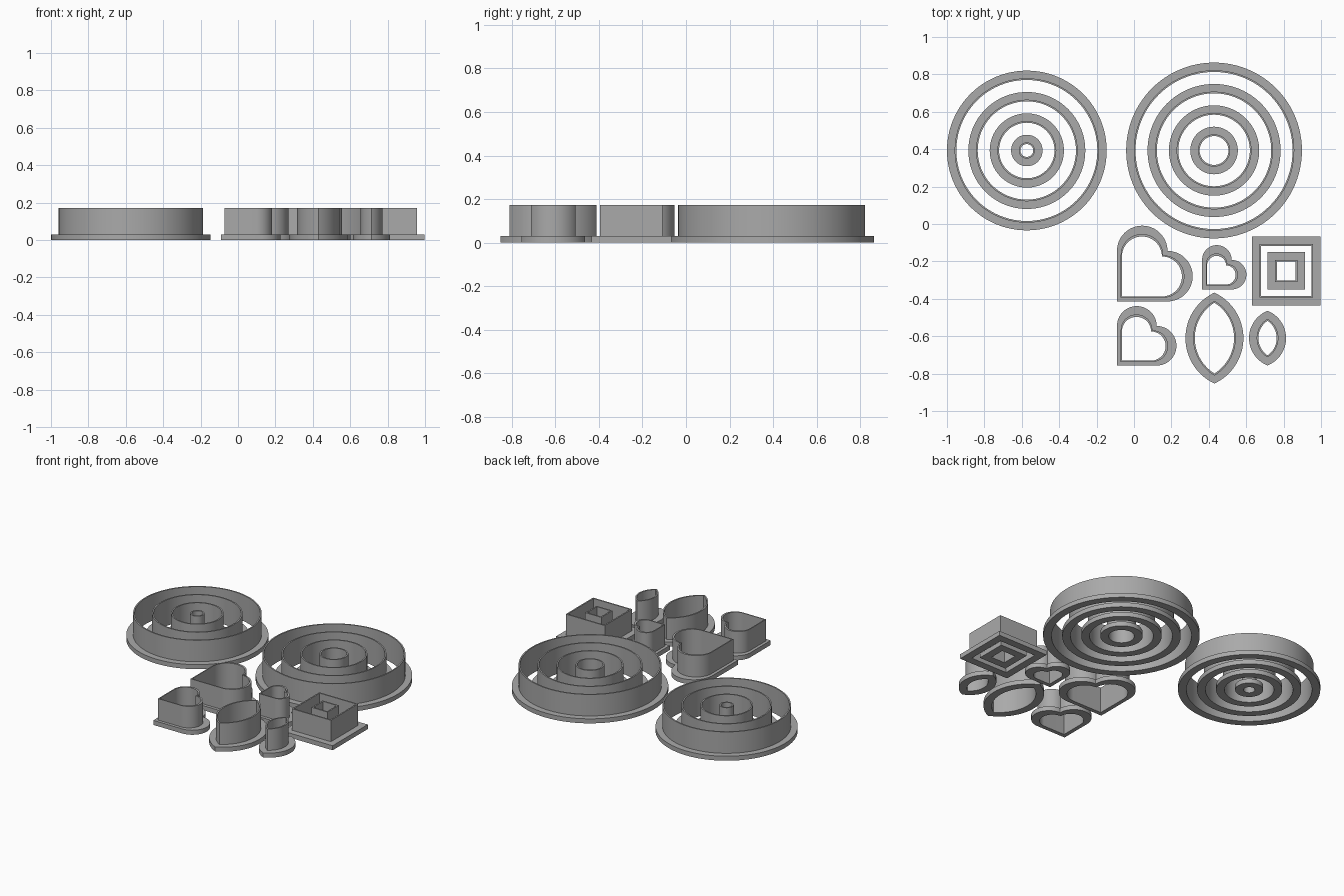
import bpy, bmesh, math

if "Cube" in bpy.data.objects:
    bpy.data.objects.remove(bpy.data.objects["Cube"])

FLANGE, TOP = 0.03, 0.172   # foot thickness, blade height
LIP, WALL = 0.041, 0.009    # foot width, blade thickness

grey = bpy.data.materials.new("plain_grey")
grey.use_nodes = True
colour = (0.4, 0.4, 0.4, 1)
grey.diffuse_color = colour
grey.node_tree.nodes["Principled BSDF"].inputs["Base Color"].default_value = colour


def arc(cx, cy, r, start, end, n):
    """Points along an arc, angles in degrees, both ends included."""
    angles = [math.radians(start + (end - start) * i / n) for i in range(n + 1)]
    return [(cx + r * math.cos(a), cy + r * math.sin(a)) for a in angles]


def circle(x, y, r):
    return arc(x, y, r, 0, 360, 96)[:-1]


def square(x, y, h):
    return [(x - h, y - h), (x + h, y - h), (x + h, y + h), (x - h, y + h)]


def heart(x, y, d):
    """Square corner at (x, y) with a half-round lobe on two sides."""
    right = arc(x + d, y + d / 2, d / 2, -90, 90, 32)
    upper = arc(x + d / 2, y + d, d / 2, 0, 180, 32)
    return [(x, y)] + right + upper[1:]


def leaf(x, y, w, h):
    """Two arcs meeting in points at top and bottom."""
    r = (w * w + h * h) / (2 * w)
    a = math.degrees(math.asin(h / r))
    right = arc(x + w - r, y, r, -a, a, 32)
    left = arc(x - w + r, y, r, 180 - a, 180 + a, 32)
    return right[:-1] + left[:-1]


def cutter(name, outer, blade, inner):
    """Sweep an L-shaped section (foot plus upright blade) around the outlines."""
    section = [(outer, 0), (outer, FLANGE), (blade, FLANGE),
               (blade, TOP), (inner, TOP), (inner, 0)]
    bm = bmesh.new()
    loops = [[bm.verts.new((x, y, z)) for x, y in pts] for pts, z in section]
    n = len(outer)
    for k, a in enumerate(loops):
        b = loops[(k + 1) % len(loops)]
        for i in range(n):
            j = (i + 1) % n
            bm.faces.new((a[i], a[j], b[j], b[i]))
    bmesh.ops.recalc_face_normals(bm, faces=bm.faces)
    mesh = bpy.data.meshes.new(name)
    bm.to_mesh(mesh)
    bm.free()
    mesh.materials.append(grey)
    obj = bpy.data.objects.new(name, mesh)
    bpy.context.collection.objects.link(obj)
    bpy.ops.object.select_all(action="DESELECT")
    obj.select_set(True)
    bpy.context.view_layer.objects.active = obj
    bpy.ops.object.shade_smooth_by_angle(angle=math.radians(30))


# Nested round cutters
for label, x, y, radius in (("right", -0.573, 0.393, 0.427), ("left", 0.428, 0.393, 0.47)):
    for i in range(4):
        r = radius - 0.1143 * i
        cutter(f"{label}_round_cutter_{i + 1}", circle(x, y, r),
               circle(x, y, r - LIP), circle(x, y, r - LIP - WALL))

# Nested square cutters
for label, h in (("large", 0.184), ("small", 0.1)):
    cutter(f"{label}_square_cutter", square(0.814, -0.251, h),
           square(0.814, -0.251, h - LIP), square(0.814, -0.251, h - LIP - WALL))

# Heart cutters
for label, x, y, d in (("large", -0.091, -0.414, 0.27),
                       ("medium", -0.091, -0.757, 0.212),
                       ("small", 0.364, -0.35, 0.158)):
    e, f = 0.02, 0.0265
    cutter(f"{label}_heart_cutter", heart(x, y, d),
           heart(x + e, y + e, d - 2.15 * e), heart(x + f, y + f, d - 2.12 * f))

# Leaf cutters
for label, x, w, h in (("large", 0.43, 0.155, 0.243), ("small", 0.714, 0.099, 0.146)):
    cutter(f"{label}_leaf_cutter", leaf(x, -0.61, w, h),
           leaf(x, -0.61, w - LIP, h - 0.043),
           leaf(x, -0.61, w - LIP - WALL, h - 0.043 - WALL * 1.2))
